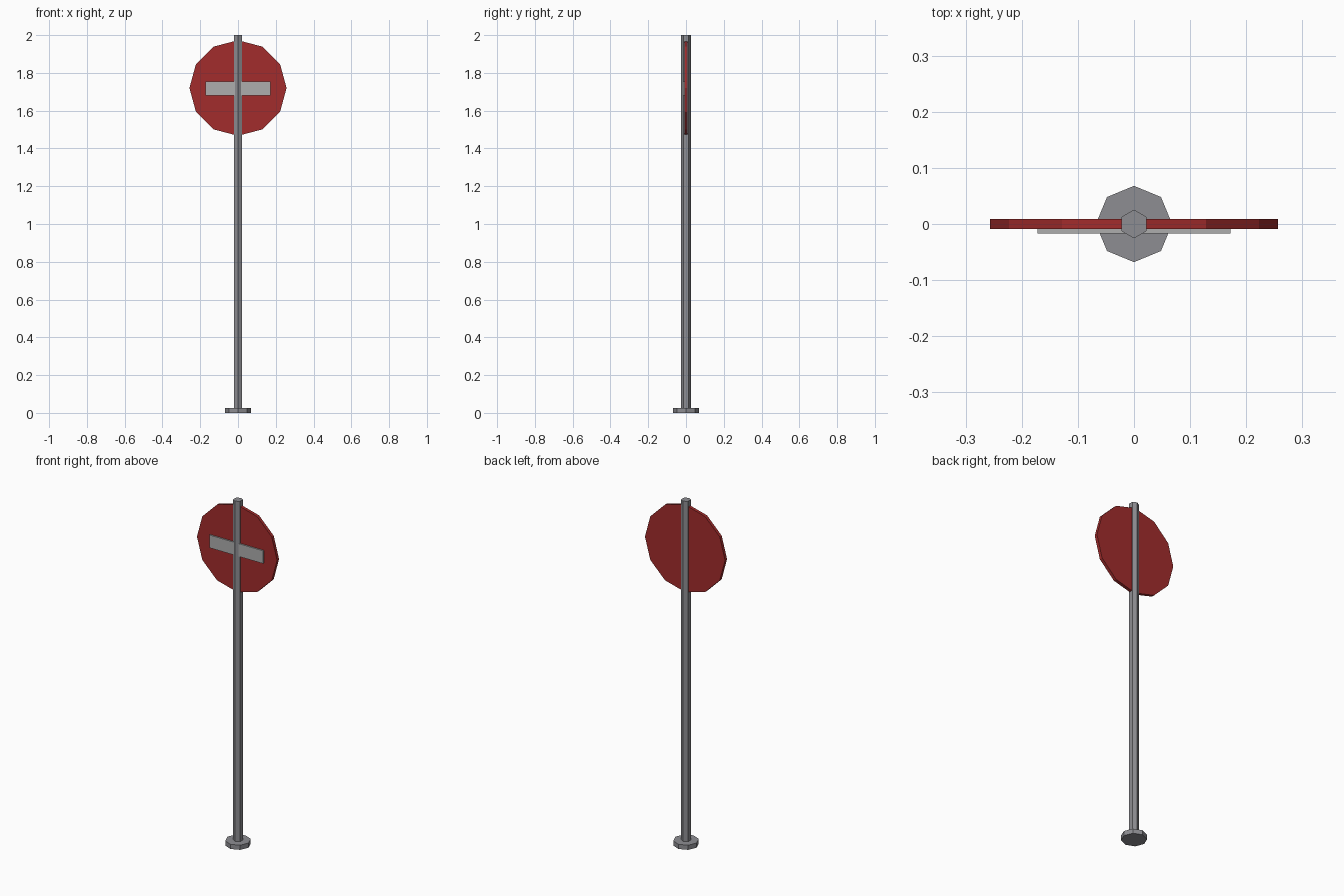
import bpy, bmesh
from math import sin, cos, tau
from mathutils import Vector

if "Cube" in bpy.data.objects:
    bpy.data.objects.remove(bpy.data.objects["Cube"])


def material(name, rgb):
    mat = bpy.data.materials.new(name)
    mat.diffuse_color = (*rgb, 1)
    mat.use_nodes = True
    mat.node_tree.nodes["Principled BSDF"].inputs["Base Color"].default_value = mat.diffuse_color
    return mat


def extrude_polygon(name, points, offset, mat):
    """Solid made by extruding a flat polygon along the offset vector."""
    bm = bmesh.new()
    face = bm.faces.new([bm.verts.new(p) for p in points])
    ext = bmesh.ops.extrude_face_region(bm, geom=[face], use_keep_orig=True)
    moved = [v for v in ext["geom"] if isinstance(v, bmesh.types.BMVert)]
    bmesh.ops.translate(bm, verts=moved, vec=Vector(offset))
    bmesh.ops.recalc_face_normals(bm, faces=bm.faces[:])
    mesh = bpy.data.meshes.new(name)
    bm.to_mesh(mesh)
    bm.free()
    mesh.materials.append(mat)
    obj = bpy.data.objects.new(name, mesh)
    bpy.context.collection.objects.link(obj)
    return obj


def ring(sides, ra, rb):
    """Polygon with its first corner on the second axis."""
    return [(ra * sin(tau * i / sides), rb * cos(tau * i / sides)) for i in range(sides)]


steel = material("steel", (0.27, 0.27, 0.29))
red = material("sign_red", (0.36, 0.025, 0.025))
pale = material("sign_pale", (0.42, 0.42, 0.42))

SIGN_Z = 1.72

# Octagonal foot and hexagonal pole
extrude_polygon("base_plate", [(x, y, 0) for x, y in ring(8, 0.068, 0.068)], (0, 0, 0.027), steel)
extrude_polygon("pole", [(x, y, 0.005) for x, y in ring(6, 0.0255, 0.0255)], (0, 0, 1.995), steel)

# Twelve-sided sign plate
extrude_polygon("sign_plate", [(x, -0.009, SIGN_Z + z) for x, z in ring(12, 0.257, 0.253)],
                (0, 0.018, 0), red)

# Raised horizontal bar on the front of the plate
bar = [(sx * 0.172, -0.017, SIGN_Z - 0.002 + sz * 0.037)
       for sx, sz in ((-1, -1), (1, -1), (1, 1), (-1, 1))]
extrude_polygon("sign_bar", bar, (0, 0.012, 0), pale)
